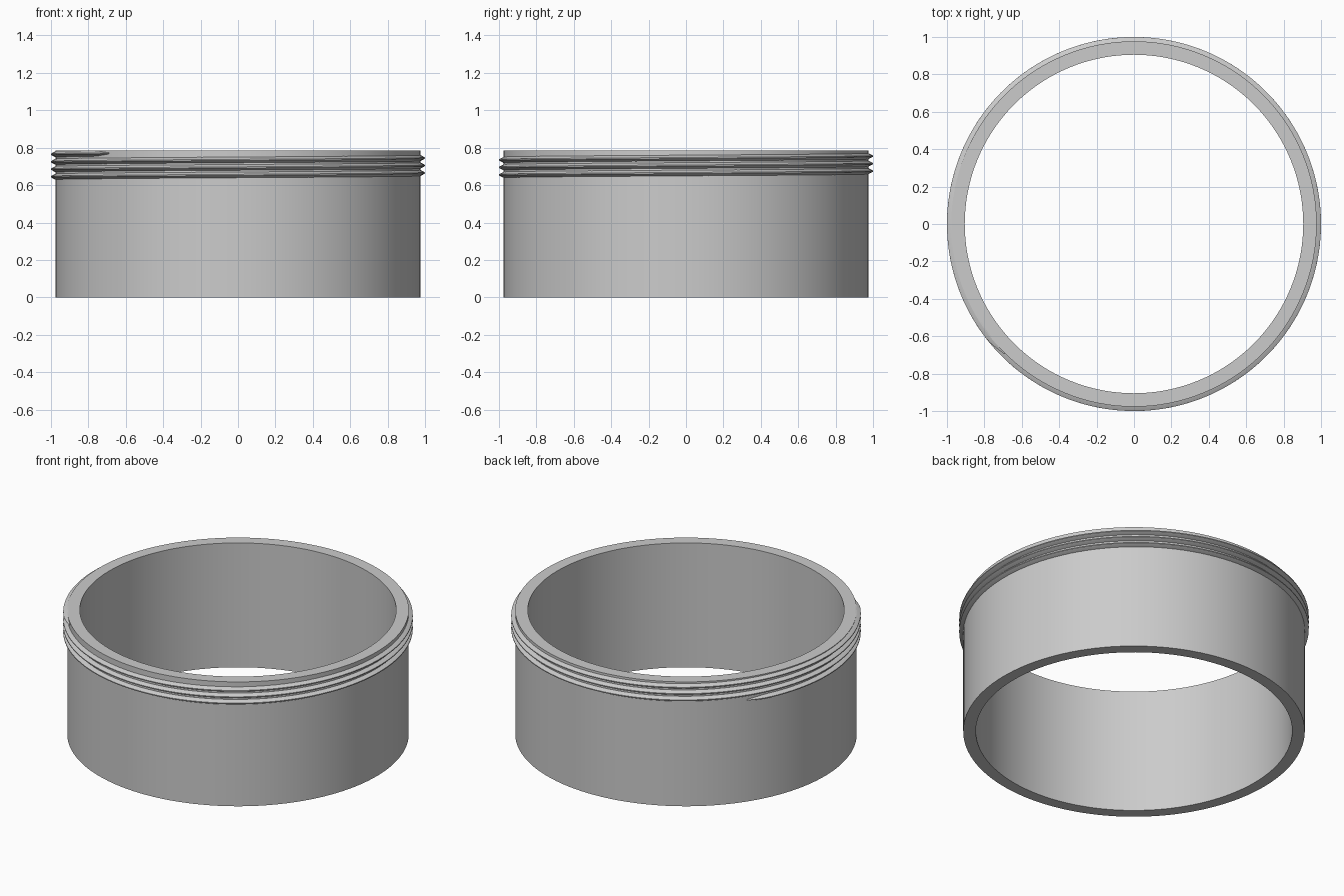
import bpy, bmesh, math

if "Cube" in bpy.data.objects:
    bpy.data.objects.remove(bpy.data.objects["Cube"])

SEGS = 128
R_IN, R_OUT, HEIGHT = 0.905, 0.977, 0.785

grey = bpy.data.materials.new("plain grey")
grey.diffuse_color = (0.6, 0.6, 0.6, 1)
grey.use_nodes = True
grey.node_tree.nodes["Principled BSDF"].inputs["Base Color"].default_value = grey.diffuse_color


def make_object(name, bm, smooth):
    bmesh.ops.recalc_face_normals(bm, faces=bm.faces)
    mesh = bpy.data.meshes.new(name)
    bm.to_mesh(mesh)
    bm.free()
    mesh.materials.append(grey)
    obj = bpy.data.objects.new(name, mesh)
    bpy.context.collection.objects.link(obj)
    if smooth:
        bpy.ops.object.select_all(action='DESELECT')
        obj.select_set(True)
        bpy.context.view_layer.objects.active = obj
        bpy.ops.object.shade_smooth_by_angle(angle=math.radians(30))
    return obj


def bridge(bm, a, b):
    n = len(a)
    for k in range(n):
        bm.faces.new((a[k], a[(k + 1) % n], b[(k + 1) % n], b[k]))


# Ring body: rectangular wall section swept round the axis
bm = bmesh.new()
section = [(R_IN, 0), (R_OUT, 0), (R_OUT, HEIGHT), (R_IN, HEIGHT)]
rings = []
for i in range(SEGS):
    a = 2 * math.pi * i / SEGS
    rings.append([bm.verts.new((r * math.cos(a), r * math.sin(a), z)) for r, z in section])
for i in range(SEGS):
    bridge(bm, rings[i], rings[(i + 1) % SEGS])
make_object("ring_body", bm, True)

# Screw thread: V-shaped ridge climbing anticlockwise, tapered at both ends
PITCH, START, END, Z_START = 0.04, 146, 225 + 3 * 360, 0.641
STEPS = 414
bm = bmesh.new()
loops = []
for i in range(STEPS + 1):
    deg = START + (END - START) * i / STEPS
    a = math.radians(deg)
    z0 = Z_START + PITCH * (deg - START) / 360
    t = min(1.0, 0.25 + min(i, STEPS - i) / 3)
    tip = R_OUT + (1.0 - R_OUT) * t
    ridge = [(R_OUT - 0.006, -0.017 * t), (R_OUT - 0.001, -0.016 * t), (tip, -0.003 * t),
             (tip, 0.003 * t), (R_OUT - 0.001, 0.016 * t), (R_OUT - 0.006, 0.017 * t)]
    loops.append([bm.verts.new((r * math.cos(a), r * math.sin(a), z0 + z)) for r, z in ridge])
for a, b in zip(loops, loops[1:]):
    bridge(bm, a, b)
bm.faces.new(loops[0])
bm.faces.new(loops[-1])
make_object("screw_thread", bm, True)
